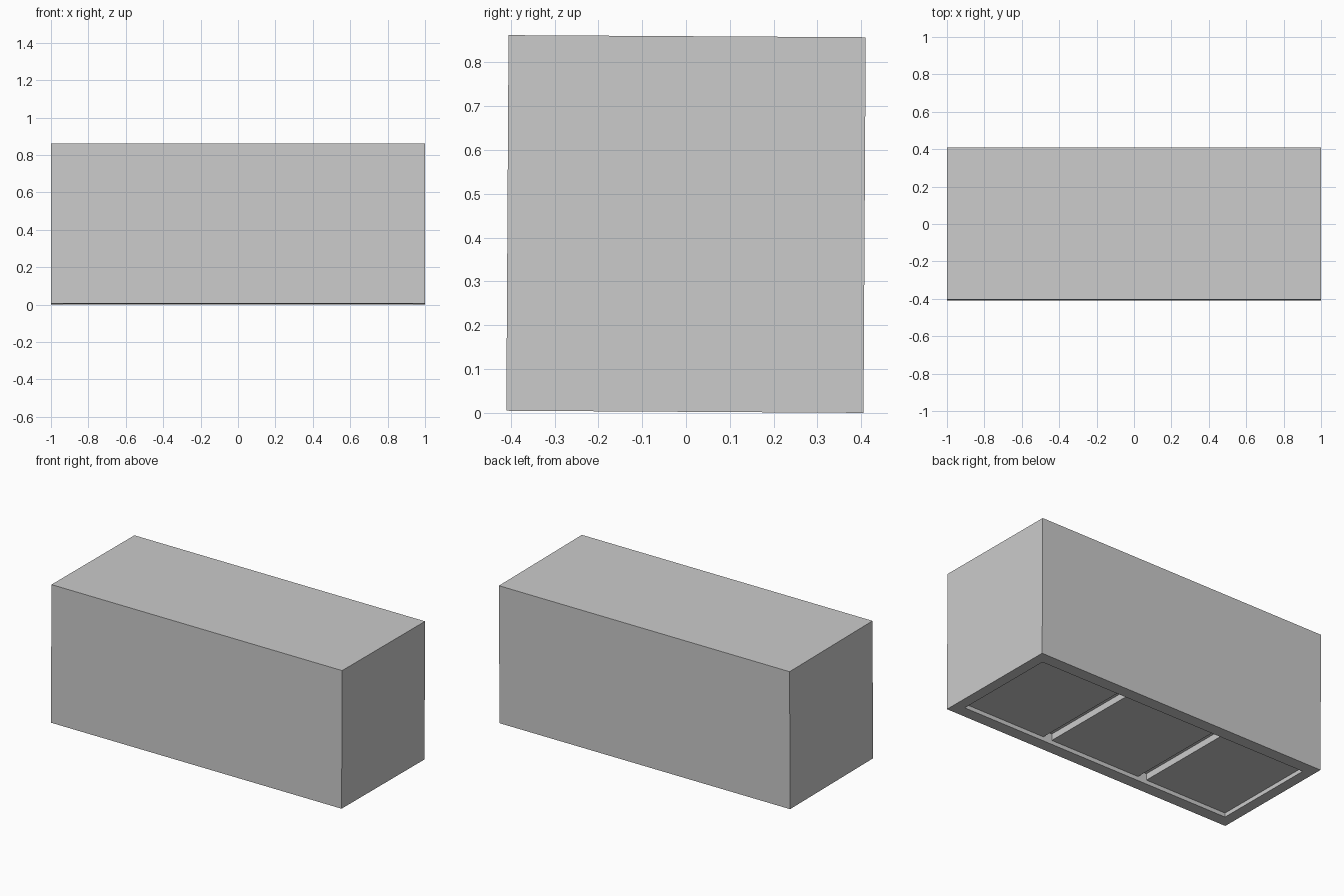
import bpy
import math

if "Cube" in bpy.data.objects:
    bpy.data.objects.remove(bpy.data.objects["Cube"])

W, D, H = 2.0, 0.815, 0.857      # overall size
RIM_X, RIM_Y = 0.065, 0.075      # border around the recessed underside
RECESS, SLOT = 0.025, 0.065      # depths measured from the underside


def box(name, x0, x1, y0, y1, z0, z1):
    bpy.ops.mesh.primitive_cube_add(
        size=1, location=((x0 + x1) / 2, (y0 + y1) / 2, (z0 + z1) / 2))
    ob = bpy.context.object
    ob.name = name
    ob.scale = (x1 - x0, y1 - y0, z1 - z0)
    bpy.ops.object.transform_apply(location=True, rotation=True, scale=True)
    return ob


def cut(target, cutter):
    mod = target.modifiers.new("cut", 'BOOLEAN')
    mod.operation = 'DIFFERENCE'
    mod.solver = 'EXACT'
    mod.object = cutter
    bpy.context.view_layer.objects.active = target
    bpy.ops.object.modifier_apply(modifier=mod.name)
    bpy.data.objects.remove(cutter, do_unlink=True)


# Main cabinet block
body = box("cabinet_body", -W / 2, W / 2, -D / 2, D / 2, 0, H)

# Shallow recess across the underside
ix, iy = W / 2 - RIM_X, D / 2 - RIM_Y
cut(body, box("recess_cutter", -ix, ix, -iy, iy, -0.1, RECESS))

# Two deeper slots that split the recess into three panels
for cx in (-0.34, 0.34):
    cut(body, box("slot_cutter", cx - 0.03, cx + 0.03, -iy, iy, -0.1, SLOT))

# The whole block leans very slightly about its long axis
body.rotation_euler.x = -math.radians(0.34)
body.location = (0, -0.0025, 0.0025)
